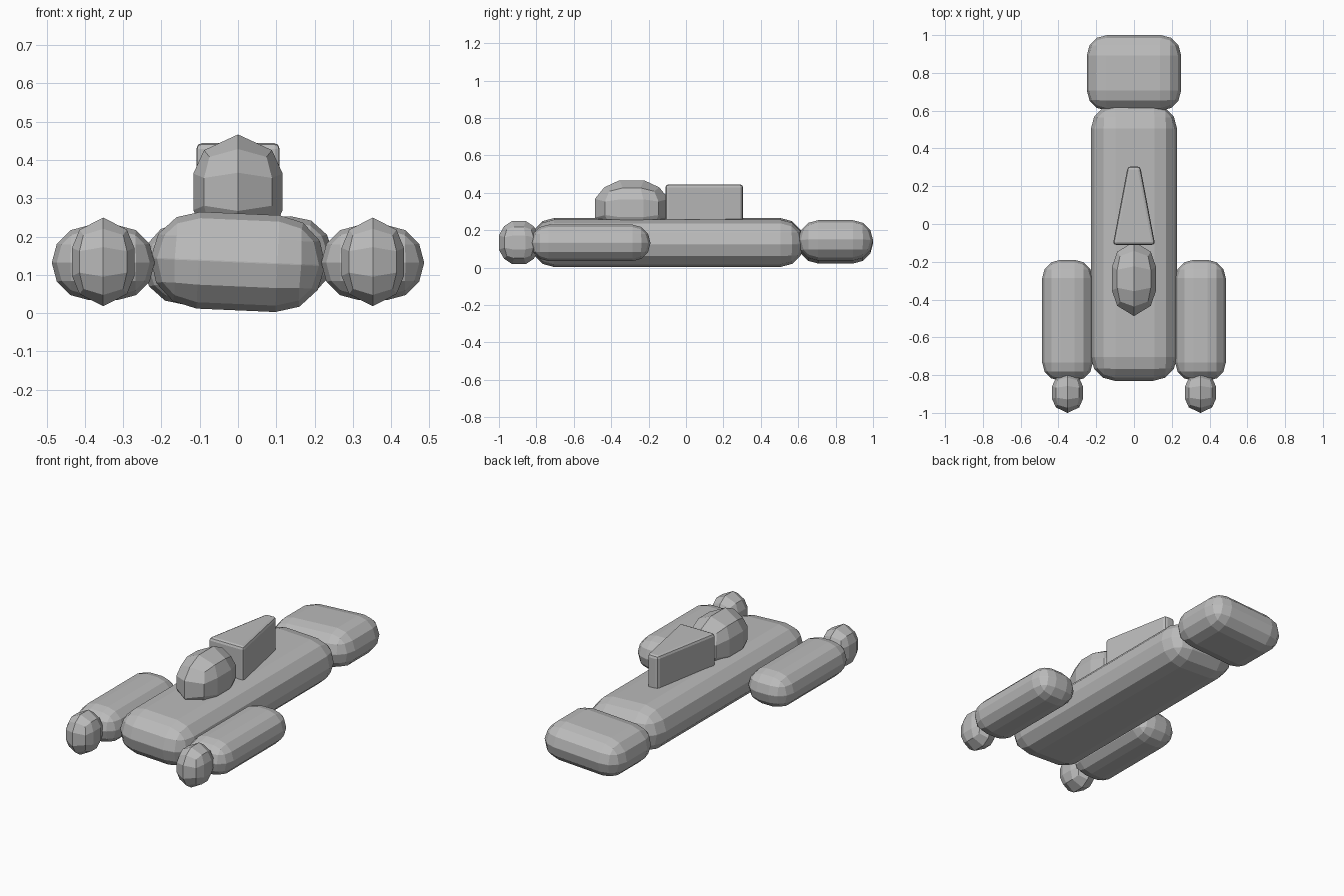
import bpy
import bmesh
from math import radians
from mathutils import Vector

default_cube = bpy.data.objects.get("Cube")
if default_cube:
    bpy.data.objects.remove(default_cube, do_unlink=True)

gray = bpy.data.materials.new("plain_gray")
gray.use_nodes = True
gray.diffuse_color = (0.5, 0.5, 0.5, 1)
gray.node_tree.nodes["Principled BSDF"].inputs["Base Color"].default_value = (0.5, 0.5, 0.5, 1)


def add_object(name, bm, location):
    bmesh.ops.recalc_face_normals(bm, faces=bm.faces)
    mesh = bpy.data.meshes.new(name)
    bm.to_mesh(mesh)
    bm.free()
    mesh.materials.append(gray)
    obj = bpy.data.objects.new(name, mesh)
    obj.location = location
    bpy.context.collection.objects.link(obj)
    return obj


def add_bevel(obj, width, segments):
    mod = obj.modifiers.new("rounding", 'BEVEL')
    mod.width = width
    mod.segments = segments
    mod.limit_method = 'NONE'


def rounded_box(name, location, size, width, roll=0):
    bm = bmesh.new()
    bmesh.ops.create_cube(bm, size=1)
    bmesh.ops.scale(bm, vec=size, verts=bm.verts)
    obj = add_object(name, bm, location)
    obj.rotation_euler.y = radians(roll)
    add_bevel(obj, width, 3)


def grid_ellipsoid(name, location, radii):
    """Box cut into 2 x 3 x 3 cells, then pushed out to an ellipsoid."""
    bm = bmesh.new()
    bmesh.ops.create_cube(bm, size=2)
    third = 1 / 3
    for axis, offsets in enumerate(((0,), (-third, third), (-third, third))):
        normal = Vector((0, 0, 0))
        normal[axis] = 1
        for offset in offsets:
            bmesh.ops.bisect_plane(bm, geom=bm.verts[:] + bm.edges[:] + bm.faces[:],
                                   plane_co=normal * offset, plane_no=normal)
    for v in bm.verts:
        v.co = v.co.normalized() * Vector(radii)
    add_object(name, bm, location)


# Hull and tail block, each slightly rolled
rounded_box("hull", (0, -0.1, 0.134), (0.456, 1.46, 0.253), 0.125, 2.5)
rounded_box("tail_block", (0, 0.8, 0.1375), (0.5, 0.4, 0.216), 0.107, -3.2)

# Side pods with their nose bulbs
for side, sign in (("left", 1), ("right", -1)):
    rounded_box(side + "_pod", (sign * 0.352, -0.51, 0.132), (0.268, 0.64, 0.195), 0.096)
    grid_ellipsoid(side + "_nose_bulb", (sign * 0.352, -0.893, 0.134), (0.09, 0.113, 0.122))

# Canopy on top of the hull
grid_ellipsoid("canopy", (0, -0.29, 0.317), (0.129, 0.208, 0.158))

# Tapered fairing behind the canopy
bm = bmesh.new()
outline = [(-0.112, -0.11), (0.112, -0.11), (0.033, 0.305), (-0.033, 0.305)]
base = bm.faces.new([bm.verts.new((x, y, 0)) for x, y in outline])
top = bmesh.ops.extrude_face_region(bm, geom=[base])["geom"]
bmesh.ops.translate(bm, vec=(0, 0, 0.245),
                    verts=[v for v in top if isinstance(v, bmesh.types.BMVert)])
fairing = add_object("fairing", bm, (0, 0, 0.2))
add_bevel(fairing, 0.016, 2)
